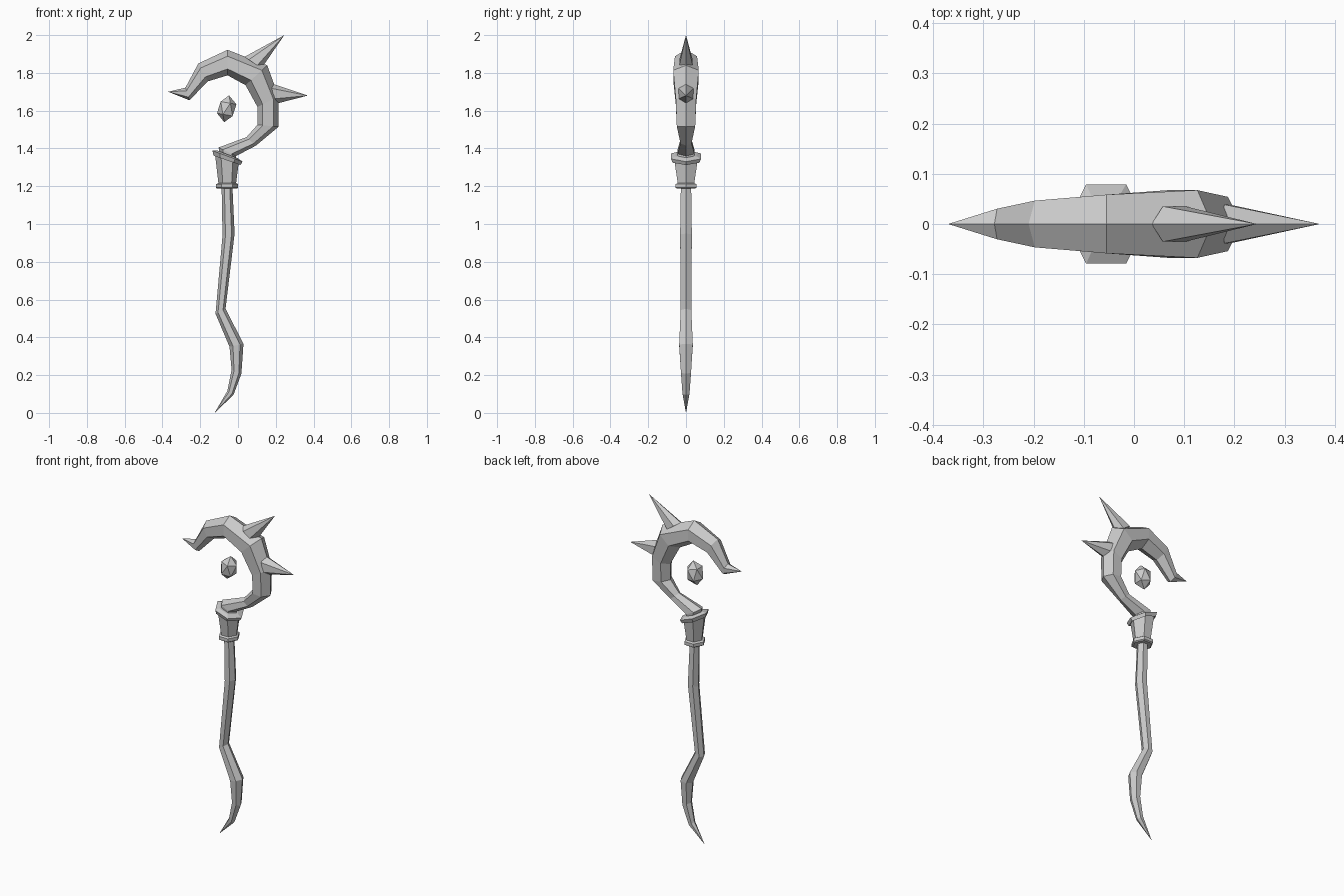
import bpy, bmesh, math
from mathutils import Vector, Matrix

if "Cube" in bpy.data.objects:
    bpy.data.objects.remove(bpy.data.objects["Cube"])


def finish(bm, name):
    bmesh.ops.recalc_face_normals(bm, faces=bm.faces)
    mesh = bpy.data.meshes.new(name)
    bm.to_mesh(mesh)
    bm.free()
    obj = bpy.data.objects.new(name, mesh)
    bpy.context.collection.objects.link(obj)
    return obj


def loft(name, pairs, tip=None, depth=1.0, sides=6):
    """Polygonal tube; each ring spans two opposite silhouette points (x, z)."""
    bm = bmesh.new()
    rings = []
    for x1, z1, x2, z2 in pairs:
        a, b = Vector((x1, 0, z1)), Vector((x2, 0, z2))
        c, u = (a + b) / 2, (b - a) / 2
        v = Vector((0, u.length * depth, 0))
        angles = [2 * math.pi * i / sides for i in range(sides)]
        rings.append([bm.verts.new(c + u * math.cos(t) + v * math.sin(t)) for t in angles])
    for r, s in zip(rings, rings[1:]):
        for i in range(sides):
            j = (i + 1) % sides
            bm.faces.new((r[i], r[j], s[j], s[i]))
    bm.faces.new(rings[0])
    if tip:
        p = bm.verts.new((tip[0], 0, tip[1]))
        for i in range(sides):
            bm.faces.new((rings[-1][i], rings[-1][(i + 1) % sides], p))
    else:
        bm.faces.new(rings[-1])
    return finish(bm, name)


# crooked shaft, from the collar down to the pointed foot
loft("shaft", [
    (-.087, 1.21, -.030, 1.21),
    (-.082, .938, -.018, .949),
    (-.119, .525, -.066, .551),
    (-.045, .350, .029, .366),
    (-.034, .228, .018, .207),
    (-.056, .117, -.024, .095),
], tip=(-.124, 0), depth=1.1)

# flared collar with a lower band and a tilted upper rim
loft("collar", [
    (-.110, 1.187, -.007, 1.187),
    (-.117, 1.192, .000, 1.192),
    (-.117, 1.211, .000, 1.211),
    (-.104, 1.217, -.010, 1.217),
    (-.121, 1.365, .004, 1.325),
    (-.130, 1.362, .013, 1.312),
    (-.135, 1.388, .024, 1.330),
    (-.113, 1.390, -.001, 1.348),
], depth=1.08)

# curled head ending in a beak-like point
loft("hook", [
    (-.090, 1.33, -.010, 1.30),
    (-.103, 1.405, -.010, 1.36),
    (.045, 1.46, .095, 1.415),
    (.103, 1.525, .215, 1.515),
    (.103, 1.62, .215, 1.675),
    (.040, 1.735, .155, 1.84),
    (-.055, 1.787, -.055, 1.922),
    (-.160, 1.755, -.210, 1.85),
    (-.257, 1.655, -.278, 1.722),
], tip=(-.37, 1.70))

# thorns on the outside of the hook
loft("upper_thorn", [(.035, 1.885, .125, 1.825)], tip=(.245, 2.0), depth=.75)
loft("side_thorn", [(.175, 1.745, .195, 1.635)], tip=(.37, 1.68), depth=.8)

# floating crystal inside the hook
bm = bmesh.new()
bmesh.ops.create_icosphere(bm, subdivisions=1, radius=1)
bmesh.ops.transform(bm, verts=bm.verts, matrix=(
    Matrix.Translation((-.06, 0, 1.61))
    @ Matrix.Rotation(math.radians(10), 4, 'Y')
    @ Matrix.Diagonal((.052, .052, .072, 1))))
finish(bm, "crystal")
